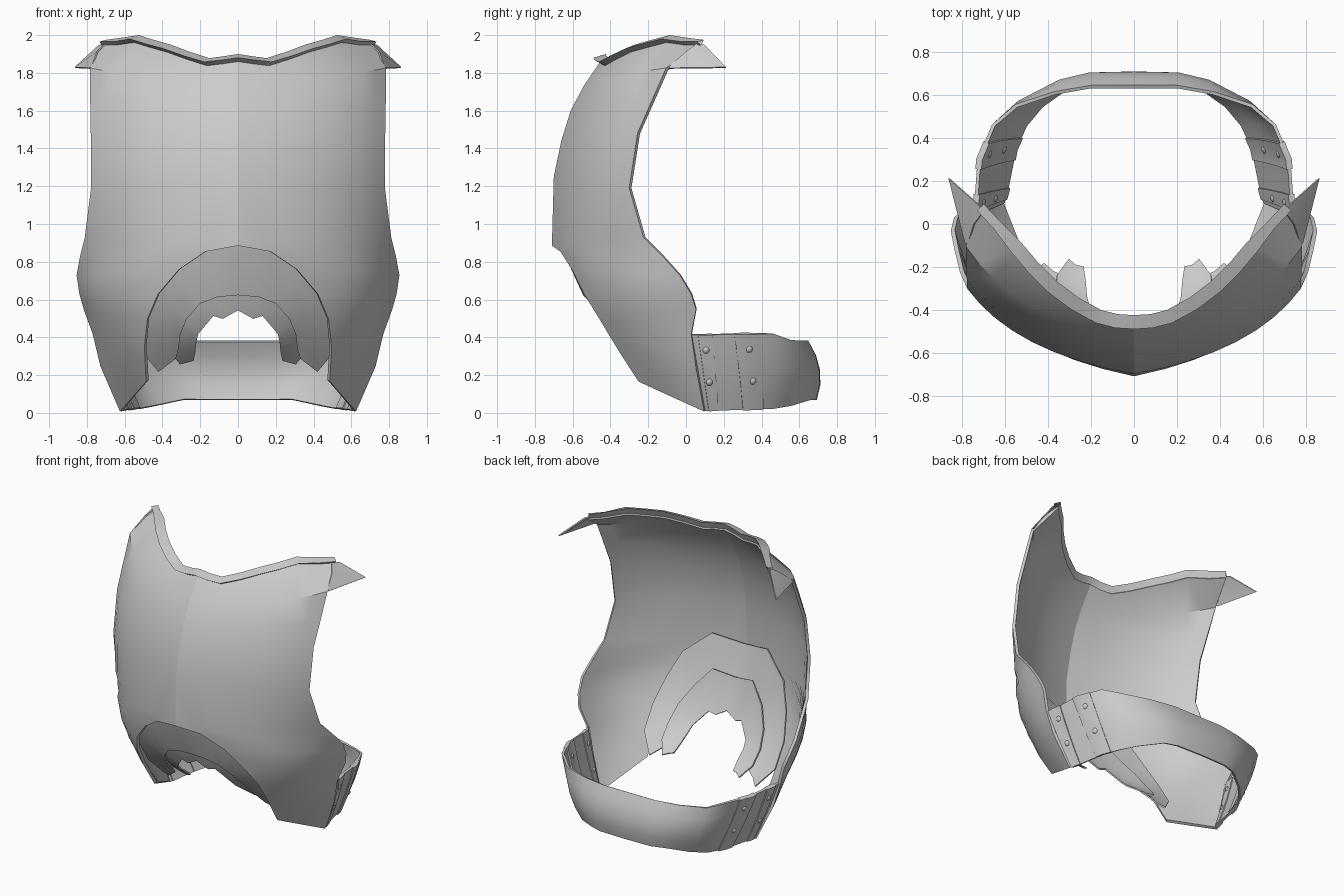
import bpy, bmesh, math
from mathutils import Vector as V

if "Cube" in bpy.data.objects:
    bpy.data.objects.remove(bpy.data.objects["Cube"])


def finish(ob, angle=32):
    """Apply modifiers, smooth faces, keep hard edges and the centre ridge sharp."""
    bpy.context.view_layer.objects.active = ob
    for m in list(ob.modifiers):
        bpy.ops.object.modifier_apply(modifier=m.name)
    bm = bmesh.new()
    bm.from_mesh(ob.data)
    bmesh.ops.recalc_face_normals(bm, faces=bm.faces)
    for f in bm.faces:
        f.smooth = True
    for e in bm.edges:
        ridge = ob.name == "chest_plate" and all(abs(v.co.x) < 1e-4 for v in e.verts)
        e.smooth = not ridge and e.calc_face_angle(0) < math.radians(angle)
    bm.to_mesh(ob.data)
    bm.free()


def loft(name, rows, thick=0.02, closed=False):
    """Skin equal-length rows of points, mirror across x, give thickness."""
    n = len(rows[0])
    verts = [tuple(p) for r in rows for p in r]
    faces = []
    for i in range(len(rows) - (0 if closed else 1)):
        k = (i + 1) % len(rows)
        for j in range(n - 1):
            faces.append((i * n + j, i * n + j + 1, k * n + j + 1, k * n + j))
    me = bpy.data.meshes.new(name)
    me.from_pydata(verts, [], faces)
    ob = bpy.data.objects.new(name, me)
    bpy.context.collection.objects.link(ob)
    bpy.context.view_layer.objects.active = ob
    ob.modifiers.new("mirror", 'MIRROR').merge_threshold = 0.002
    if thick:
        s = ob.modifiers.new("solid", 'SOLIDIFY')
        s.thickness, s.offset = thick, 0
    finish(ob)
    return ob


def bow(a, b, kx, ky, n=8):
    """Curved row from the front edge a to the side edge b."""
    a, b = V(a), V(b)
    d = b - a
    c = a + V((d.x * kx, d.y * ky, d.z * 0.5))
    return [a * (1 - t) ** 2 + c * 2 * t * (1 - t) + b * t * t
            for t in (i / n for i in range(n + 1))]


# Chest plate: neckline row, full rows, then rows starting on the belly arch
neck = [V(p) for p in ((0, -.445, 1.855), (.08, -.44, 1.843), (.16, -.42, 1.833),
                       (.27, -.36, 1.868), (.37, -.285, 1.905), (.46, -.195, 1.93),
                       (.54, -.1, 1.955), (.64, 0, 1.94), (.715, .08, 1.94))]
spans = [((0, -.53, 1.73), (.778, -.1, 1.82), .72, .25),
         ((0, -.6, 1.6), (.775, -.175, 1.65), .72, .25),
         ((0, -.65, 1.44), (.772, -.25, 1.48), .72, .25),
         ((0, -.69, 1.25), (.77, -.295, 1.19), .72, .25),
         ((0, -.70, .885), (.803, -.22, .93), .74, .25),
         ((.17, -.655, .855), (.827, -.12, .83), .78, .26),
         ((.31, -.595, .76), (.845, -.03, .73), .85, .27),
         ((.42, -.53, .63), (.83, .03, .63), .87, .28),
         ((.475, -.45, .5), (.807, .055, .55), .85, .3),
         ((.49, -.36, .35), (.76, .03, .42), .75, .35),
         ((.485, -.31, .27), (.72, .055, .25), .65, .4),
         ((.48, -.245, .17), (.617, .1, .012), .5, .5)]
loft("chest_plate", [neck] + [bow(*s) for s in spans], 0.02)

# Rolled collar: triangular section along the neckline
lip, crest = [], []
for i, p in enumerate(neck):
    d = neck[min(i + 1, 8)] - neck[max(i - 1, 0)]
    out = V((d.y, -d.x, 0)).normalized() if i else V((0, -1, 0))
    lip.append(p + out * (.045 if i < 7 else .025) + V((0, 0, .025)))
    crest.append(p - out * .02 + V((0, 0, .045 if i != 8 else .035)))
lip[0].x = crest[0].x = 0
loft("collar_roll", [neck, lip, crest], 0, closed=True)

# Pointed shoulder flanges
loft("shoulder_flange", [[V((.70, .06, 1.955)), V((.745, 0, 1.91)), V((.772, -.09, 1.832))],
                         [V((.735, .10, 1.945)), V((.862, .212, 1.828)), V((.785, -.09, 1.824))]],
     0.008)


# Two overlapping belly lames tucked behind the arch
def lame(name, outer, inner):
    mid = [V(a).lerp(V(b), .5) + V((0, -.012, 0)) for a, b in zip(outer, inner)]
    loft(name, [outer, mid, inner], 0.01)


lame("outer_belly_lame",
     [(0, -.665, .95), (.22, -.61, .99), (.4, -.535, .84), (.475, -.46, .67),
      (.52, -.37, .5), (.52, -.27, .34), (.42, -.185, .22)],
     [(0, -.54, .625), (.11, -.53, .615), (.2, -.5, .58), (.27, -.44, .5),
      (.305, -.37, .42), (.315, -.29, .34), (.33, -.24, .29)])
lame("inner_belly_lame",
     [(0, -.56, .75), (.16, -.53, .78), (.27, -.475, .65), (.34, -.395, .53),
      (.365, -.32, .42), (.36, -.24, .33), (.305, -.165, .26)],
     [(0, -.465, .545), (.08, -.45, .50), (.13, -.445, .515), (.21, -.38, .42),
      (.22, -.34, .38), (.225, -.27, .33), (.235, -.2, .28)])

# Waist belt defined by top and bottom edges from side to back centre
top = [(.75, .03, .415), (.735, .12, .415), (.722, .3, .42), (.655, .46, .42),
       (.55, .55, .385), (.37, .61, .38), (.2, .64, .38), (0, .64, .38)]
low = [(.61, .1, .012), (.595, .15, .015), (.555, .35, .02), (.505, .46, .025),
       (.43, .55, .04), (.29, .65, .07), (.2, .68, .07), (0, .685, .07)]


def belt(s, v, lift=0):
    """Point on the belt at station s, v = 0 at top and 1 at bottom."""
    i = min(int(s), 6)
    a = V(top[i]).lerp(V(top[i + 1]), s - i)
    b = V(low[i]).lerp(V(low[i + 1]), s - i)
    out = V((a.x * .8, a.y - .05, 0)).normalized() if s <= 6 else V((0, 1, 0))
    bulge = .03 if s <= 2.5 else min(.15, .03 + (s - 2.5) * .06)
    return a.lerp(b, v) + out * (lift + bulge * 4 * v * (1 - v) * .25 * 1.05)


steps = [0, .25, .5, .75, 1]
loft("waist_belt", [[belt(s, v) for s in range(8)] for v in steps], 0.016)

# Side straps standing proud inside and out, with two rivets each side
for k, (s0, s1) in enumerate(((.35, 1.1), (1.75, 2.5))):
    cols = [s0] + [s for s in (1, 2) if s0 < s < s1] + [s1]
    loft(f"side_strap_{k + 1}", [[belt(s, v) for s in cols] for v in steps], 0.03)
    for v in (.2, .62):
        s = (s0 + s1) / 2
        for side in (1, -1):
            p = belt(s, v)
            bpy.ops.mesh.primitive_uv_sphere_add(segments=10, ring_count=6, radius=.024,
                                                 location=(p.x * side, p.y, p.z))
            bpy.context.object.name = "strap_rivet"
            finish(bpy.context.object, 60)
